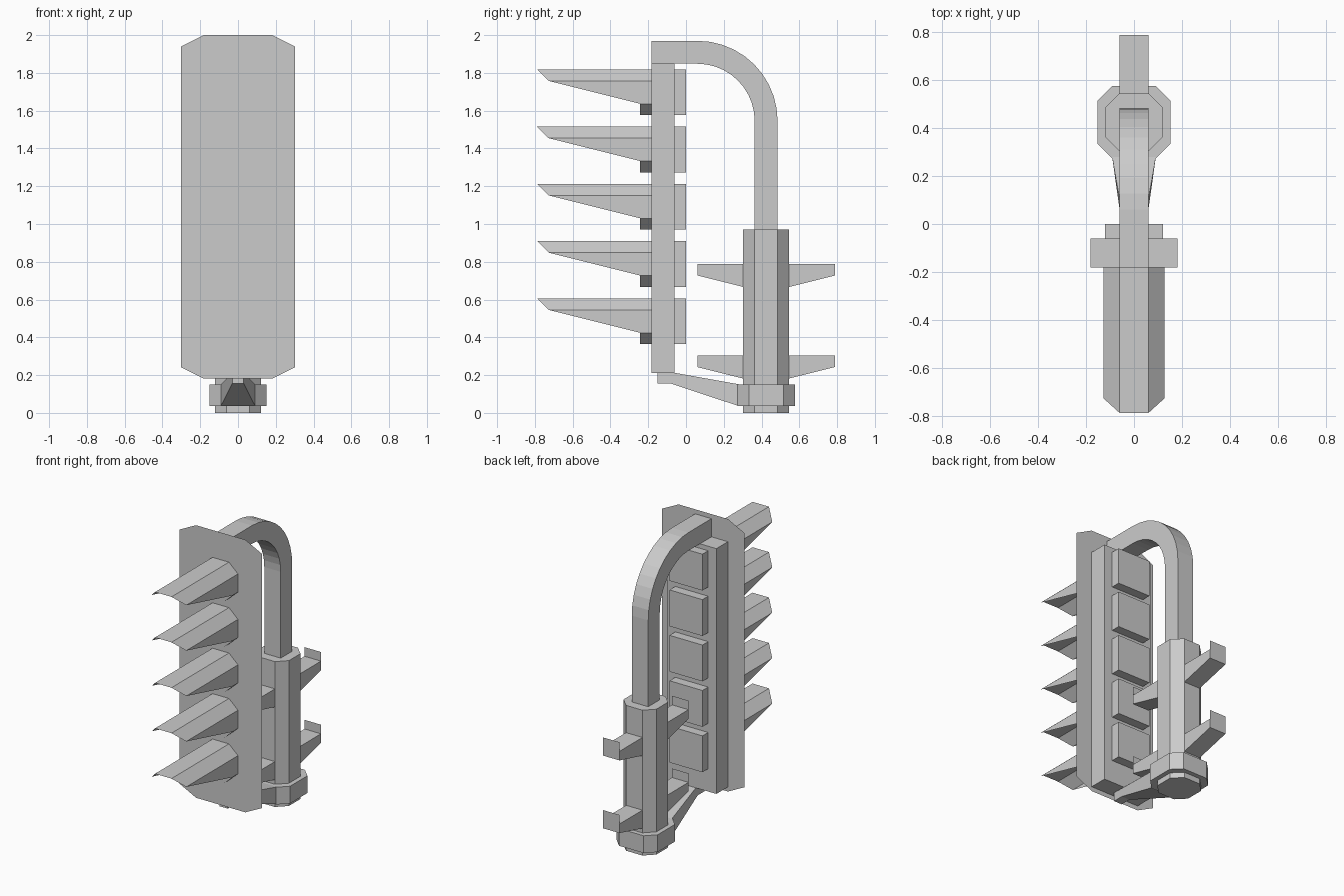
import bpy
import bmesh
import math

U = 2 / 33  # modelling module: all sizes below are in modules

cube = bpy.data.objects.get("Cube")
if cube:
    bpy.data.objects.remove(cube, do_unlink=True)

grey = bpy.data.materials.new("light grey")
grey.use_nodes = True
colour = (0.6, 0.6, 0.6, 1)
grey.diffuse_color = colour
grey.node_tree.nodes["Principled BSDF"].inputs["Base Color"].default_value = colour


def add_object(name, verts, faces, solid=True):
    bm = bmesh.new()
    vs = [bm.verts.new([c * U for c in v]) for v in verts]
    for f in faces:
        bm.faces.new([vs[i] for i in f])
    if solid:
        bmesh.ops.recalc_face_normals(bm, faces=bm.faces)
    mesh = bpy.data.meshes.new(name)
    bm.to_mesh(mesh)
    bm.free()
    mesh.materials.append(grey)
    obj = bpy.data.objects.new(name, mesh)
    bpy.context.collection.objects.link(obj)
    return obj


def loft(name, a, b):
    """Closed solid between two outlines with matching points."""
    n = len(a)
    sides = [(i, (i + 1) % n, n + (i + 1) % n, n + i) for i in range(n)]
    return add_object(name, a + b, sides + [range(n), range(n, 2 * n)])


def side_prism(name, profile, half):
    """Extrude a (y, z) profile across x; half is a width or one per point."""
    w = half if isinstance(half, list) else [half] * len(profile)
    return loft(name, [(-h, y, z) for h, (y, z) in zip(w, profile)],
                [(h, y, z) for h, (y, z) in zip(w, profile)])


def box(name, half, y0, y1, z0, z1):
    return side_prism(name, [(y0, z0), (y1, z0), (y1, z1), (y0, z1)], half)


def chamfered(hx, hy, fx, fy):
    """Rectangle outline with cut corners; fx, fy are the flat half lengths."""
    return [(-fx, -hy), (fx, -hy), (hx, -fy), (hx, fy),
            (fx, hy), (-fx, hy), (-hx, fy), (-hx, -fy)]


def post(name, half, flat, z0, z1):
    ring = chamfered(half, half, flat, flat)
    return loft(name, [(x, y + 7, z0) for x, y in ring],
                [(x, y + 7, z1) for x, y in ring])


# Thin front plate with the spine behind it
add_object("front_plate", [(x, -3, z + 18) for x, z in chamfered(5, 15, 3, 14)],
           [range(8)], solid=False)
box("spine", 3, -3, -1, 3.5, 30.5)

# Hooded spikes (open underneath) and the matching rear blocks
HALF = 2.1
for k in range(5):
    top = 10 + 5 * k
    verts, faces = [], []
    for s in (-1, 1):
        o = len(verts)
        verts += [(s, -3, top), (s, -13, top),
                  (s * HALF, -3, top - 1), (s * HALF, -12, top - 1),
                  (s * HALF, -3, top - 3), (s * HALF, -4, top - 3),
                  (s, -3, top - 4), (s, -4, top - 4)]
        for i in (0, 2, 4):
            quad = [o + i, o + i + 1, o + i + 3, o + i + 2]
            faces.append(quad if s < 0 else quad[::-1])
    faces.append((0, 8, 9, 1))
    add_object(f"spike_hood_{k + 1}", verts, faces, solid=False)
    box(f"rear_block_{k + 1}", 2, -1, 0, top - 4, top)

# Square bent handle from the spine top down into the post
STEPS = 10
angles = [math.pi / 2 * i / STEPS for i in range(STEPS + 1)]


def arc(r):
    return [(1 + r * math.sin(a), 25.5 + r * math.cos(a)) for a in angles]


path_out = [(-3, 32.5)] + arc(7) + [(8, 16)]
path_in = [(-3, 30.5)] + arc(5) + [(6, 16)]
verts = [(x, y, z) for (yo, zo), (yi, zi) in zip(path_out, path_in)
         for x, y, z in ((-1, yo, zo), (1, yo, zo), (1, yi, zi), (-1, yi, zi))]
n = len(path_out)
faces = [(4 * i + j, 4 * i + (j + 1) % 4, 4 * i + 4 + (j + 1) % 4, 4 * i + 4 + j)
         for i in range(n - 1) for j in range(4)]
faces += [range(4), range(4 * n - 4, 4 * n)]
add_object("bent_handle", verts, faces)

# Rear post, its foot collar and the tapering strut to the spine
post("rear_post", 2, 1, 0, 16)
post("post_collar", 2.5, 1.5, 0.6, 2.5)
side_prism("lower_strut",
           [(-2.5, 2.55), (-1.3, 2.55), (4.6, 0.6), (4.6, 2.5), (-1, 3.5), (-2.5, 3.5)],
           [0.5, 0.5, 1.5, 1.5, 0.5, 0.5])

# Bracket arms with upturned lips, before and behind the post
for level, top in (("lower", 5), ("upper", 13)):
    for side, s in (("front", -1), ("back", 1)):
        root, tip = 7 + 2 * s, 7 + 6 * s
        side_prism(f"{level}_{side}_bracket",
                   [(root, top - 2), (tip, top - 1), (tip, top), (root, top)], 1)
        add_object(f"{level}_{side}_lip",
                   [(-1, tip, top), (1, tip, top), (1, tip, top + 1), (-1, tip, top + 1)],
                   [(0, 1, 2, 3)], solid=False)
